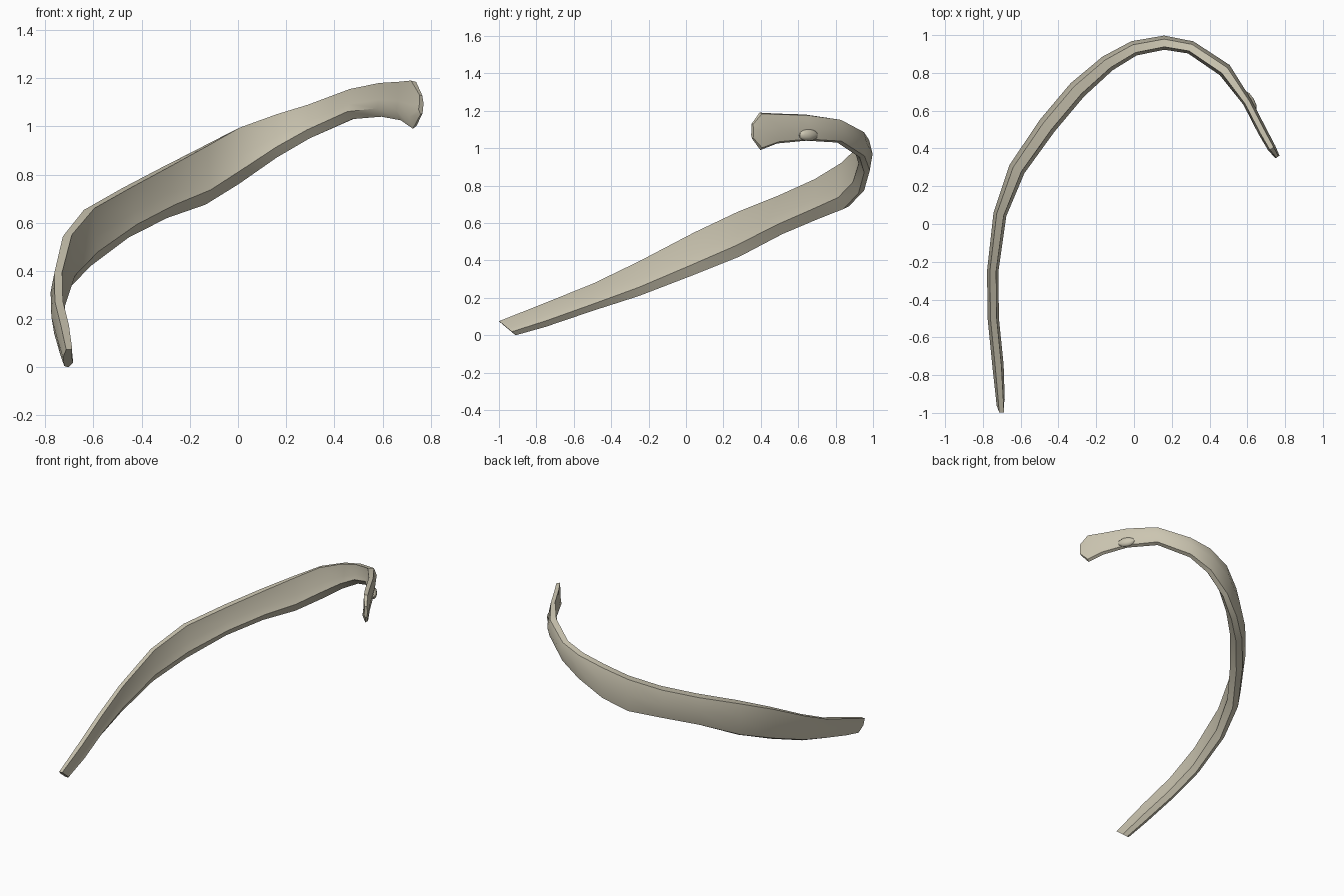
import bpy, bmesh
from mathutils import Vector, Matrix

cube = bpy.data.objects.get("Cube")
if cube:
    bpy.data.objects.remove(cube, do_unlink=True)

# Single bone colour
bone = bpy.data.materials.new("bone beige")
bone.use_nodes = True
BEIGE = (0.6, 0.56, 0.44, 1)
bone.diffuse_color = BEIGE
shader = next(n for n in bone.node_tree.nodes if n.type == "BSDF_PRINCIPLED")
shader.inputs["Base Color"].default_value = BEIGE
shader.inputs["Roughness"].default_value = 0.8


def add_object(name, bm):
    """Turn a bmesh into a smooth object that keeps its sharp edges."""
    bmesh.ops.recalc_face_normals(bm, faces=bm.faces)
    mesh = bpy.data.meshes.new(name)
    bm.to_mesh(mesh)
    bm.free()
    mesh.materials.append(bone)
    obj = bpy.data.objects.new(name, mesh)
    bpy.context.collection.objects.link(obj)
    bpy.ops.object.select_all(action="DESELECT")
    obj.select_set(True)
    bpy.context.view_layer.objects.active = obj
    bpy.ops.object.shade_smooth_by_angle(angle=0.7)
    return obj


# Stations along the shaft: x, y, top height, bottom height, width
STATIONS = [
    (-.705, -.955, .075, 0, .045),
    (-.72, -.75, .175, .045, .06),
    (-.745, -.5, .275, .13, .06),
    (-.748, -.25, .395, .21, .06),
    (-.71, .05, .55, .325, .07),
    (-.62, .29, .66, .42, .09),
    (-.46, .52, .75, .54, .1),
    (-.3, .71, .835, .62, .1),
    (-.14, .85, .92, .675, .09),
    (0, .93, .995, .76, .08),
    (.16, .96, 1.05, .87, .075),
    (.3, .935, 1.09, .95, .07),
    (.48, .815, 1.155, 1.03, .075),
    (.6, .645, 1.18, 1.04, .05),
    (.68, .49, 1.185, 1.025, .05),
    (.73, .4, 1.19, .99, .045),
    (.76, .355, 1.13, 1.05, .025),
]
# Cross-section: offset outwards, fraction of height
SECTION = [(.25, .97), (-.3, 1), (-.35, .5), (-.5, .25),
           (-.1, 0), (.3, .06), (.5, .55)]
END_LEAN = .09


def outward_at(i):
    """Path direction and outward direction at a station."""
    a = Vector(STATIONS[max(i - 1, 0)][:2])
    b = Vector(STATIONS[min(i + 1, len(STATIONS) - 1)][:2])
    along = (b - a).normalized()
    return along, Vector((-along.y, along.x))


# Curved rib shaft lofted through the stations, with a slanted front end
bm = bmesh.new()
rings = []
for i, (x, y, top, bottom, width) in enumerate(STATIONS):
    along, outward = outward_at(i)
    lean = END_LEAN if i == 0 else 0
    ring = []
    for u, v in SECTION:
        p = Vector((x, y)) + outward * u * width + along * lean * (.5 - v)
        ring.append(bm.verts.new((p.x, p.y, bottom + (top - bottom) * v)))
    rings.append(ring)
count = len(SECTION)
for r, s in zip(rings, rings[1:]):
    for k in range(count):
        n = (k + 1) % count
        bm.faces.new((r[k], r[n], s[n], s[k]))
bm.faces.new(rings[0])
bm.faces.new(rings[-1][::-1])
add_object("rib_shaft", bm)

# Small flattened joint knob on the outer side of the neck
along, outward = outward_at(13)
bm = bmesh.new()
bmesh.ops.create_uvsphere(bm, u_segments=10, v_segments=6, radius=1)
bmesh.ops.transform(bm, verts=bm.verts, matrix=Matrix.Diagonal((.06, .022, .032, 1)))
bmesh.ops.rotate(bm, verts=bm.verts, matrix=Matrix.Rotation(
    Vector((1, 0)).angle_signed(along) * -1, 3, "Z"))
base = Vector(STATIONS[13][:2]) + outward * .016
bmesh.ops.translate(bm, verts=bm.verts, vec=(base.x, base.y, 1.07))
add_object("joint_knob", bm)
